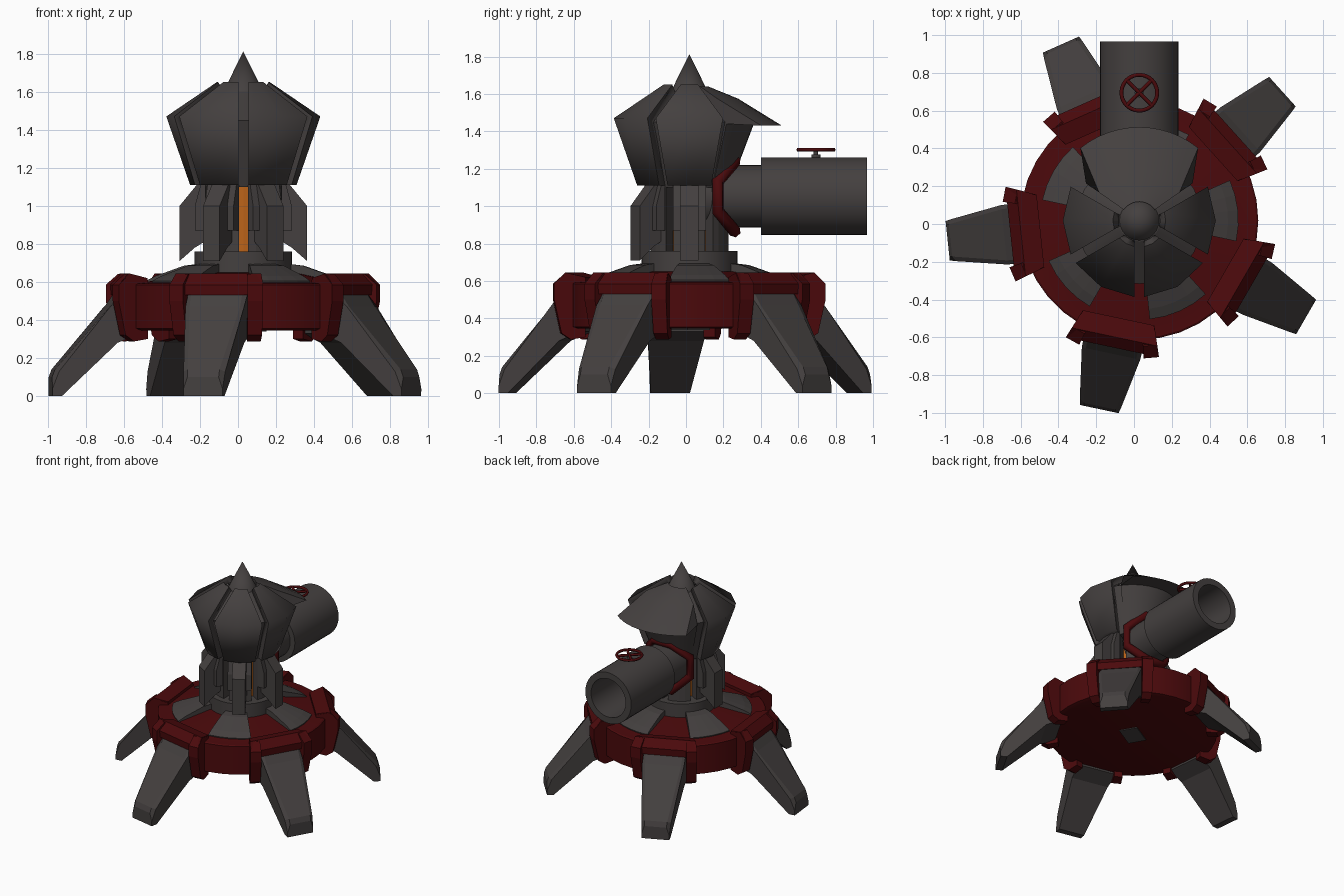
import bpy, bmesh
from math import sin, cos, pi, radians, asin, degrees
from mathutils import Matrix

if "Cube" in bpy.data.objects:
    bpy.data.objects.remove(bpy.data.objects["Cube"])

CX, CY = 0.028, 0.018          # main vertical axis


def material(name, rgb):
    m = bpy.data.materials.new(name)
    m.diffuse_color = (*rgb, 1)
    m.use_nodes = True
    m.node_tree.nodes["Principled BSDF"].inputs["Base Color"].default_value = m.diffuse_color
    return m


GREY = material("dark grey metal", (0.058, 0.051, 0.050))
RED = material("deep red paint", (0.07, 0.0028, 0.0035))
ORANGE = material("glowing orange", (0.5, 0.125, 0.01))


def finish(name, bm, mat, loc=(CX, CY, 0), rot=(0, 0, 0), smooth=None):
    bmesh.ops.remove_doubles(bm, verts=bm.verts, dist=1e-5)
    bmesh.ops.recalc_face_normals(bm, faces=bm.faces)
    me = bpy.data.meshes.new(name)
    bm.to_mesh(me)
    bm.free()
    me.materials.append(mat)
    ob = bpy.data.objects.new(name, me)
    bpy.context.collection.objects.link(ob)
    ob.location, ob.rotation_euler = loc, rot
    if smooth:
        bpy.ops.object.select_all(action='DESELECT')
        ob.select_set(True)
        bpy.context.view_layer.objects.active = ob
        bpy.ops.object.shade_smooth_by_angle(angle=radians(smooth))
    return ob


def lathe(name, prof, mat, n=32, **kw):
    """Spin an (r, h) profile running from axis to axis."""
    bm = bmesh.new()
    rings = [[bm.verts.new((r * cos(2 * pi * i / n), r * sin(2 * pi * i / n), h))
              for i in range(n)] if r else [bm.verts.new((0, 0, h))] for r, h in prof]
    for a, b in zip(rings, rings[1:]):
        for i in range(n):
            j = (i + 1) % n
            q = [a[i % len(a)], a[j % len(a)], b[j % len(b)], b[i % len(b)]]
            q = list(dict.fromkeys(q))
            if len(q) > 2:
                bm.faces.new(q)
    return finish(name, bm, mat, **kw)


def sector(name, prof, centre, half, mat, steps=2, **kw):
    """Sweep a closed (r, z) profile over centre +- half(r) degrees, with capped ends."""
    bm = bmesh.new()
    rows = []
    for s in range(steps + 1):
        t = 2 * s / steps - 1
        rows.append([bm.verts.new((r * cos(radians(centre + t * half(r))),
                                   r * sin(radians(centre + t * half(r))), z)) for r, z in prof])
    n = len(prof)
    for a, b in zip(rows, rows[1:]):
        for i in range(n):
            bm.faces.new((a[i], a[(i + 1) % n], b[(i + 1) % n], b[i]))
    bm.faces.new(rows[0])
    bm.faces.new(rows[-1])
    return finish(name, bm, mat, **kw)


def slab(name, prof, angle, mat, offset=0, chamfer=0):
    """Closed (r, z, half width) profile standing radially; chamfers the long upper edges."""
    bm = bmesh.new()
    a, b = [[bm.verts.new((r, offset + s * w, z)) for r, z, w in prof] for s in (-1, 1)]
    n = len(prof)
    for i in range(n):
        bm.faces.new((a[i], a[(i + 1) % n], b[(i + 1) % n], b[i]))
    bm.faces.new(a)
    bm.faces.new(b)
    if chamfer:
        edges = [bm.edges.get((v[i], v[i + 1])) for v in (a, b) for i in range(4)]
        bmesh.ops.bevel(bm, geom=edges, offset=chamfer, segments=1, affect='EDGES')
    return finish(name, bm, mat, rot=(0, 0, radians(angle)))


def gapped(gap):
    """Half angle of a sixth of a circle, less a slot of constant width."""
    return lambda r: 30 - degrees(asin(gap / r))


# Base disc, low cone on top, small plate underneath
lathe("base_disc", [(0, .345), (.60, .345), (.63, .355), (.63, .585), (.62, .592),
                    (.53, .595), (.27, .65), (0, .65)], RED, 36, smooth=30)
bm = bmesh.new()
bmesh.ops.create_cube(bm, size=1, matrix=Matrix.Diagonal((.2, .14, .008, 1)))
finish("underside_plate", bm, GREY, loc=(CX, CY, .342), rot=(0, 0, radians(30)))

# Five legs with red clamps, and deck plates halfway between
rib = [(.56, .30), (.64, .287), (.69, .32), (.73, .50), (.73, .585), (.665, .642), (.56, .61)]
lintel = [(.56, .53), (.725, .53), (.73, .585), (.67, .645), (.56, .62)]
leg = [(.56, .55, .16), (.66, .555, .16), (.72, .47, .158), (1.005, .14, .108), (1.02, .10, .106),
       (1.02, 0, .104), (.97, 0, .105), (.68, .28, .15), (.56, .33, .16)]
plate = [(.24, .63), (.52, .58), (.525, .605), (.47, .632), (.32, .685), (.24, .695)]
for k in range(5):
    a = 42 + 72 * k
    slab(f"leg_{k+1}", leg, a, GREY, chamfer=.022)
    sector(f"clamp_top_{k+1}", lintel, a, lambda r: 20, RED, 1)
    for s in (-1, 1):
        sector(f"clamp_rib_{k+1}_{'left' if s > 0 else 'right'}", rib, a + s * 17,
               lambda r: 3.2, RED, 1)
    sector(f"deck_plate_{k+1}", plate, a - 36, lambda r: 18, GREY, 4)

# Column: footing, glowing core and six armoured segments
lathe("column_footing", [(0, .6), (.257, .6), (.257, .76), (0, .76)], GREY, 32, smooth=30)
lathe("glowing_core", [(0, .75), (.135, .75), (.135, 1.15), (0, 1.15)], ORANGE, 24)
block = [(.1, .75), (.21, .75), (.21, 1.13), (.1, 1.13)]
big_fin = [(.19, .82, .05), (.255, .78, .05), (.335, .71, .05), (.335, 1.0, .05),
           (.245, 1.11, .05), (.19, 1.11, .05)]
side_fin = [(.2, .87, .02), (.255, .87, .02), (.255, 1.0, .02), (.225, 1.11, .02), (.2, 1.11, .02)]
for k in range(6):
    a = 60 * k
    sector(f"column_block_{k+1}", block, a, gapped(.024), GREY, 4)
    if k in (1, 2):            # the cannon sits here
        continue
    slab(f"column_fin_{k+1}", big_fin, a, GREY)
    for s in (-1, 1):
        slab(f"column_side_fin_{k+1}_{'left' if s > 0 else 'right'}", side_fin, a, GREY,
             offset=s * .068)

# Head: inner shell, four petals, rear hood and pointed cap
lathe("head_shell", [(0, 1.1), (.215, 1.1), (.335, 1.45), (.11, 1.6), (0, 1.6)], GREY, 24, smooth=30)
petal = [(.28, 1.11), (.405, 1.47), (.14, 1.65), (.11, 1.61), (.34, 1.45), (.2, 1.11)]
for k in (0, 3, 4, 5):
    sector(f"head_petal_{k+1}", petal, 60 * k, gapped(.026), GREY, 2, smooth=80)
hood = [(.1, 1.64), (.26, 1.575), (.495, 1.43), (.345, 1.44), (.22, 1.11), (.1, 1.11)]
sector("rear_hood", hood, 90, lambda r: 39 if r > .4 else 55, GREY, 12, smooth=25)
lathe("head_cap", [(0, 1.59), (.11, 1.59), (0, 1.812)], GREY, 24, smooth=50)

# Cannon pointing backwards, with an open bore
ZC = 1.053
lathe("cannon_barrel", [(0, .1), (.166, .1), (.166, .4), (.208, .4), (.208, .967), (.157, .967),
                        (.157, .5), (0, .5)], GREY, 36, loc=(CX, 0, ZC), rot=(-pi / 2, 0, 0), smooth=30)


def tube(name, paths, radius, cyclic, mat):
    cu = bpy.data.curves.new(name, 'CURVE')
    cu.dimensions = '3D'
    cu.bevel_depth, cu.bevel_resolution = radius, 1
    cu.use_fill_caps = True
    for pts, cyc in zip(paths, cyclic):
        sp = cu.splines.new('POLY')
        sp.points.add(len(pts) - 1)
        for p, c in zip(sp.points, pts):
            p.co = (*c, 1)
        sp.use_cyclic_u = cyc
    cu.materials.append(mat)
    ob = bpy.data.objects.new(name, cu)
    bpy.context.collection.objects.link(ob)
    return ob


# Red octagonal collar, saddle shaped, where the cannon meets the column
collar = []
for i in range(8):
    t = radians(22.5 + 45 * i)
    collar.append((CX + .2 * cos(t), .17 if abs(cos(t)) > .5 else .262, ZC + .205 * sin(t)))
tube("cannon_collar", [collar], .033, [True], RED)

# Valve wheel on top of the barrel
WY, WZ = .695, 1.302
rim = [(CX + .095 * cos(2 * pi * i / 24), WY + .095 * sin(2 * pi * i / 24), WZ) for i in range(24)]
spokes = [[(CX - .067, WY - s * .067, WZ), (CX + .067, WY + s * .067, WZ)] for s in (-1, 1)]
tube("valve_wheel", [rim] + spokes, .0105, [True, False, False], RED)
lathe("valve_stem", [(0, 1.24), (.025, 1.24), (.025, 1.275), (.012, 1.275), (.012, 1.31), (0, 1.31)],
      GREY, 12, loc=(CX, WY, 0))
